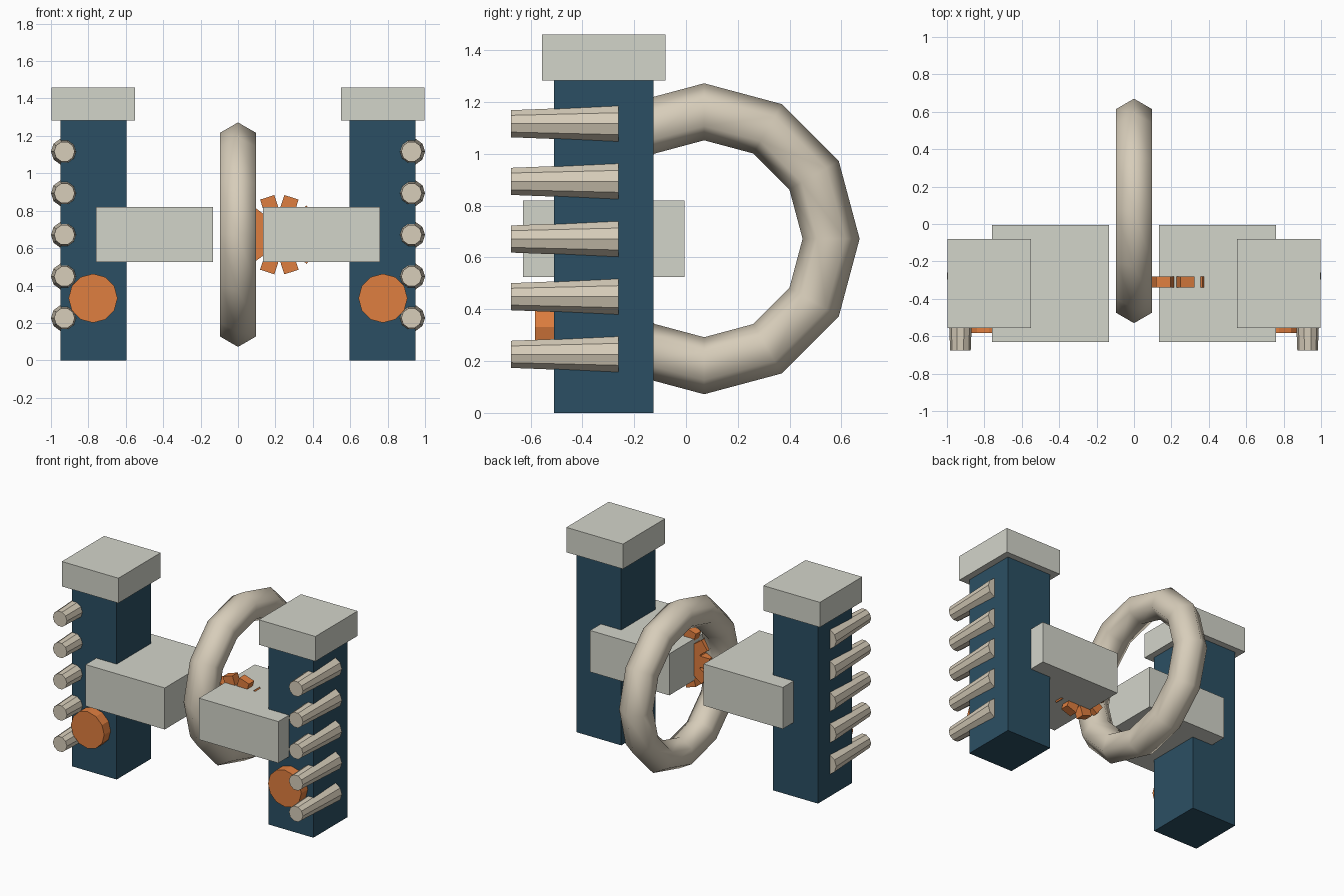
import bpy, bmesh
from math import radians, pi
from mathutils import Matrix, Vector

if "Cube" in bpy.data.objects:
    bpy.data.objects.remove(bpy.data.objects["Cube"])


def material(name, rgb):
    m = bpy.data.materials.new(name)
    m.diffuse_color = (*rgb, 1)
    m.use_nodes = True
    m.node_tree.nodes["Principled BSDF"].inputs["Base Color"].default_value = m.diffuse_color
    return m


BLUE = material("dark_blue", (0.024, 0.078, 0.125))
STONE = material("pale_stone", (0.65, 0.66, 0.59))
BONE = material("bone", (0.68, 0.61, 0.49))
ORANGE = material("orange", (0.74, 0.21, 0.05))


def finish(bm, name, mat):
    bmesh.ops.recalc_face_normals(bm, faces=bm.faces)
    mesh = bpy.data.meshes.new(name)
    bm.to_mesh(mesh)
    bm.free()
    mesh.materials.append(mat)
    ob = bpy.data.objects.new(name, mesh)
    bpy.context.collection.objects.link(ob)
    return ob


def box(name, lo, hi, mat):
    lo, hi = Vector(lo), Vector(hi)
    bm = bmesh.new()
    bmesh.ops.create_cube(bm, size=1, matrix=Matrix.Translation((lo + hi) / 2)
                          @ Matrix.Diagonal((*(hi - lo), 1)))
    return finish(bm, name, mat)


def add_cone(bm, x, z, y_back, y_front, r_back, r_front, sides):
    # frustum along y, with a corner pointing along x
    mat = (Matrix.Translation((x, (y_back + y_front) / 2, z))
           @ Matrix.Rotation(pi / 2, 4, 'X') @ Matrix.Rotation(pi / 2, 4, 'Z'))
    bmesh.ops.create_cone(bm, cap_ends=True, segments=sides, radius1=r_back,
                          radius2=r_front, depth=y_back - y_front, matrix=mat)


def cone(name, *args, mat):
    bm = bmesh.new()
    add_cone(bm, *args)
    return finish(bm, name, mat)


def span(s, a, b):
    return sorted((s * a, s * b))


# mirrored towers: column, cap, arm block, front disc and row of pegs
for side, s in (("left", -1), ("right", 1)):
    x0, x1 = span(s, 0.597, 0.95)
    box(side + "_column", (x0, -0.51, 0), (x1, -0.125, 1.285), BLUE)
    x0, x1 = span(s, 0.552, 0.997)
    box(side + "_cap", (x0, -0.555, 1.283), (x1, -0.08, 1.46), STONE)
    x0, x1 = span(s, 0.135, 0.758)
    box(side + "_arm", (x0, -0.63, 0.525), (x1, -0.005, 0.82), STONE)
    cone(side + "_disc", s * 0.775, 0.332, -0.50, -0.583, 0.131, 0.131, 12, mat=ORANGE)
    for i in range(5):
        cone(f"{side}_peg_{i + 1}", s * 0.928, 0.226 + i * 0.2225,
             -0.26, -0.675, 0.072, 0.055, 10, mat=BONE)

# upright central ring
bpy.ops.mesh.primitive_torus_add(major_segments=12, minor_segments=6, major_radius=0.49,
                                 minor_radius=0.11, location=(0, 0.07, 0.672),
                                 rotation=(0, radians(90), 0))
ring = bpy.context.object
ring.name = "ring"
ring.data.materials.append(BONE)
bpy.ops.object.shade_smooth()

# gear partly sunk in the right arm
bm = bmesh.new()
add_cone(bm, 0.221, 0.672, -0.28, -0.34, 0.15, 0.15, 10)
for i in range(10):
    bmesh.ops.create_cube(bm, size=1, matrix=Matrix.Translation((0.221, -0.31, 0.672))
                          @ Matrix.Rotation(i * pi / 5, 4, 'Y')
                          @ Matrix.Translation((0.165, 0, 0))
                          @ Matrix.Diagonal((0.09, 0.06, 0.08, 1)))
finish(bm, "gear", ORANGE)
